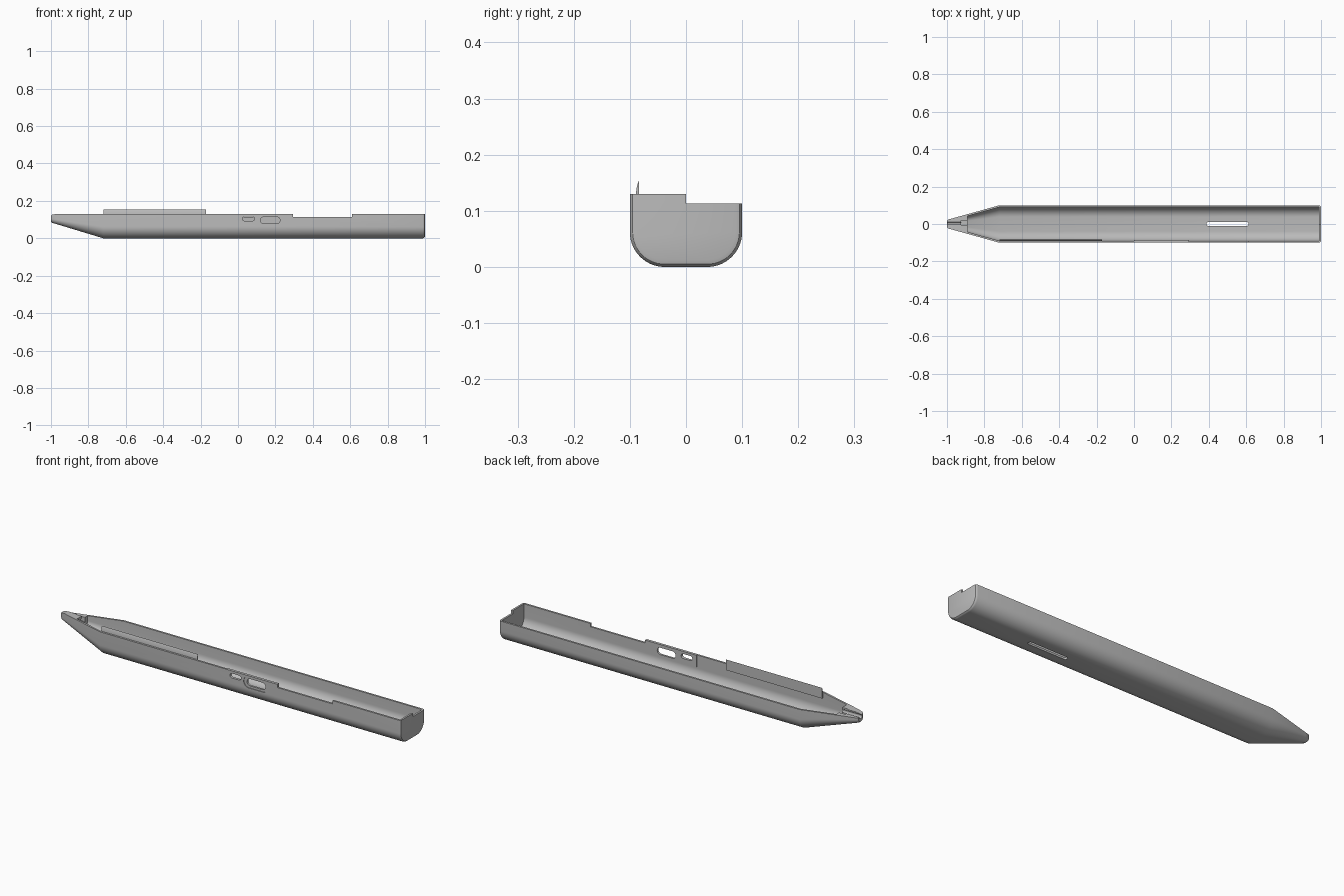
import bpy, bmesh, math

if "Cube" in bpy.data.objects:
    bpy.data.objects.remove(bpy.data.objects["Cube"])

grey = bpy.data.materials.new("matte grey")
grey.diffuse_color = (0.5, 0.5, 0.5, 1)
grey.use_nodes = True
grey.node_tree.nodes["Principled BSDF"].inputs["Base Color"].default_value = grey.diffuse_color


def make_object(name, bm):
    bmesh.ops.recalc_face_normals(bm, faces=bm.faces)
    mesh = bpy.data.meshes.new(name)
    bm.to_mesh(mesh)
    bm.free()
    mesh.materials.append(grey)
    ob = bpy.data.objects.new(name, mesh)
    bpy.context.collection.objects.link(ob)
    return ob


def u_section(x, w, zb, zt, r, n=14):
    """U-shaped section: straight sides, rounded bottom corners."""
    pts = [(x, -w, zt)]
    for side, start in ((-1, math.pi), (1, 1.5 * math.pi)):
        for i in range(n + 1):
            a = start + i / n * math.pi / 2
            pts.append((x, side * (w - r) + r * math.cos(a), zb + r + r * math.sin(a)))
    return pts + [(x, w, zt)]


def loft(name, sections):
    bm = bmesh.new()
    rings = [[bm.verts.new(p) for p in s] for s in sections]
    for a, b in zip(rings, rings[1:]):
        for i in range(len(a)):
            j = (i + 1) % len(a)
            bm.faces.new((a[i], a[j], b[j], b[i]))
    bm.faces.new(rings[0])
    bm.faces.new(rings[-1])
    return make_object(name, bm)


def box(name, x0, x1, y0, y1, z0, z1):
    return loft(name, [[(x, y0, z0), (x, y1, z0), (x, y1, z1), (x, y0, z1)] for x in (x0, x1)])


def pill(name, centre, length, width, depth, axis, n=10):
    """Stadium-shaped prism, long in x, extruded along y or z."""
    r, half = width / 2, (length - width) / 2
    outline = []
    for side, start in ((1, -math.pi / 2), (-1, math.pi / 2)):
        for i in range(n + 1):
            a = start + i / n * math.pi
            outline.append((side * half + r * math.cos(a), r * math.sin(a)))
    cx, cy, cz = centre
    rings = []
    for d in (-depth / 2, depth / 2):
        rings.append([(cx + u, cy + d, cz + v) if axis == "y" else (cx + u, cy + v, cz + d)
                      for u, v in outline])
    return loft(name, rings)


def boolean(target, tool, operation="DIFFERENCE"):
    mod = target.modifiers.new("cut", "BOOLEAN")
    mod.operation, mod.solver, mod.object = operation, "EXACT", tool
    bpy.context.view_layer.objects.active = target
    bpy.ops.object.modifier_apply(modifier=mod.name)
    bpy.data.objects.remove(tool, do_unlink=True)


def taper(x):
    """Half width, bottom height and corner radius along the pen."""
    t = min(1, (x + 1) / 0.28)
    return 0.022 + 0.078 * t, 0.085 * (1 - t), 0.02 + 0.042 * t


TOP, LOW, WALL = 0.13, 0.113, 0.01

# Outer body: rounded nose, taper, straight barrel and softened rear end
sections = []
for x, inset, top in ((-1, 0.004, 0.122), (-0.994, 0, 0.127), (-0.97, 0, TOP), (-0.72, 0, TOP),
                      (0.988, 0, TOP), (0.994, 0.0016, TOP), (0.998, 0.005, TOP), (1, 0.012, TOP)):
    w, zb, r = taper(x)
    sections.append(u_section(x, w - inset, zb + inset, top, r - inset))
shell = loft("pen_shell", sections)

# Hollow interior
inner = []
for x in (-0.89, -0.72, 0.99):
    w, zb, r = taper(x)
    inner.append(u_section(x, w - WALL, zb + WALL, 0.2, r - WALL))
boolean(shell, loft("cavity", inner))

# Nose bore and the pocket behind it
bore = [[(x, 0.01 * math.cos(k * math.pi / 10), 0.113 + 0.01 * math.sin(k * math.pi / 10))
         for k in range(20)] for x in (-1.1, -0.88)]
boolean(shell, loft("nose_bore", bore))
boolean(shell, box("nose_pocket", -0.925, -0.88, -0.005, 0.02, 0.09, 0.2))

# Lowered back rim, and a notch in the front rim
boolean(shell, box("back_rim_cut", -1.1, 1.1, 0, 0.2, LOW, 0.2))
boolean(shell, box("front_notch", 0.295, 0.61, -0.2, -0.05, LOW, 0.2))

# Thickened inside wall behind the button openings
boolean(shell, box("button_backing", -0.0, 0.295, -0.095, -0.086, 0.07, TOP), "UNION")

# Button openings, shallow recess and floor slot
boolean(shell, pill("button_recess", (0.172, -0.1, 0.096), 0.14, 0.058, 0.007, "y"))
boolean(shell, pill("button_opening", (0.172, -0.1, 0.096), 0.106, 0.036, 0.08, "y"))
boolean(shell, pill("port_opening", (0.056, -0.1, 0.105), 0.064, 0.024, 0.08, "y"))
boolean(shell, pill("floor_slot", (0.5, 0, 0), 0.225, 0.022, 0.08, "z"))

# Snap lip inside the front wall, with a curved outer face
profile = [(-0.0835, 0.1), (-0.0835, 0.155), (-0.0858, 0.149), (-0.0878, 0.141),
           (-0.0895, 0.13), (-0.0905, 0.118), (-0.0905, 0.1)]
lip = loft("snap_lip", [[(x, y, z) for y, z in profile] for x in (-0.72, -0.17)])

for ob in (shell, lip):
    bpy.ops.object.select_all(action="DESELECT")
    ob.select_set(True)
    bpy.context.view_layer.objects.active = ob
    bpy.ops.object.shade_smooth_by_angle(angle=math.radians(30))
